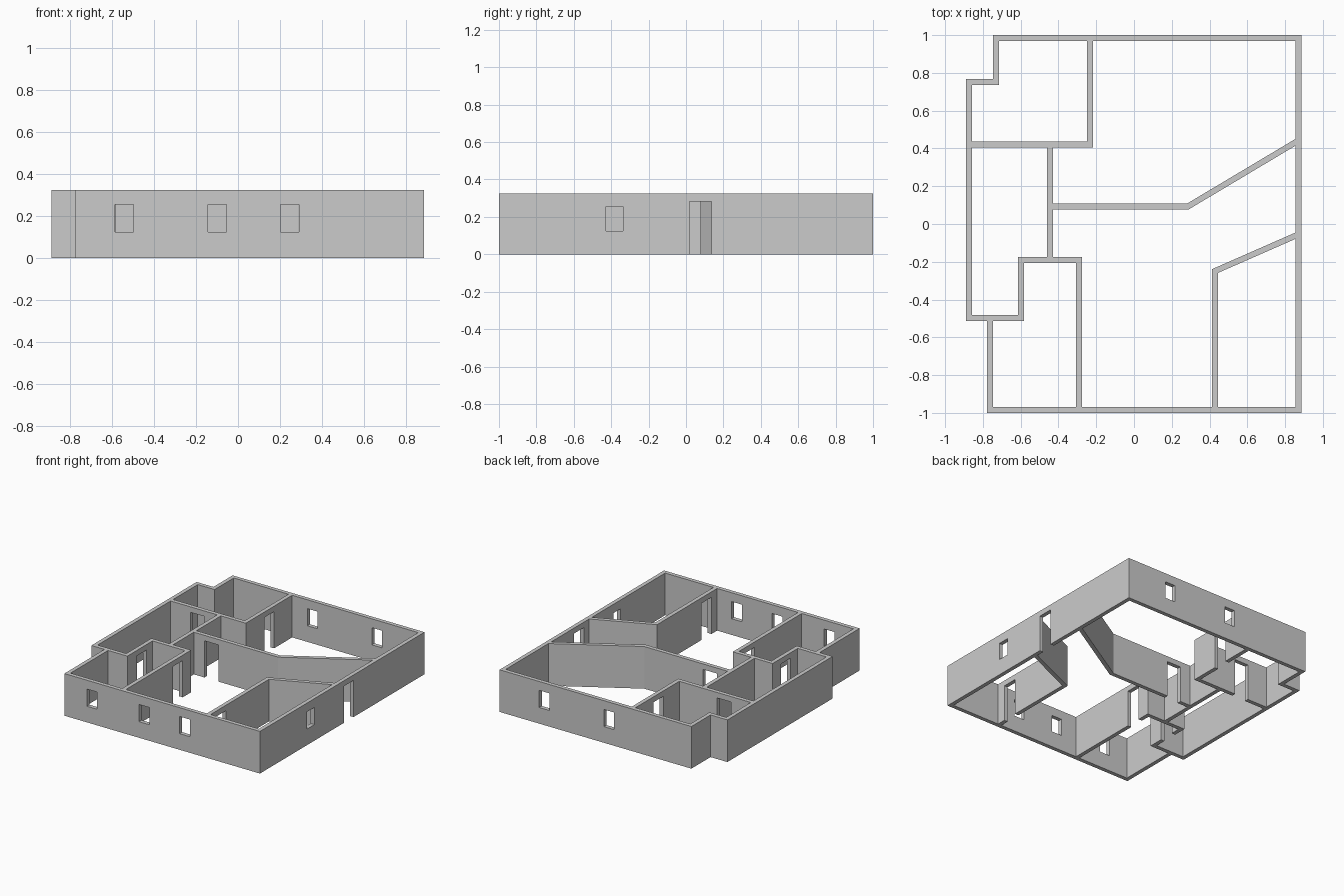
import bpy, bmesh
from mathutils import Vector

if "Cube" in bpy.data.objects:
    bpy.data.objects.remove(bpy.data.objects["Cube"])

T, H = 0.031, 0.324            # wall thickness and height
WIN = (0.124, 0.256)           # window sill and head
DOOR = (-0.05, 0.282)          # door opening, cut through the base


def wall(bm, points, closed=False):
    """Mitred wall of constant thickness along a centreline."""
    pts = [Vector(p) for p in points]
    n = len(pts)
    rings = []
    for i, p in enumerate(pts):
        a = (p - pts[i - 1]).normalized() if closed or i > 0 else None
        b = (pts[(i + 1) % n] - p).normalized() if closed or i < n - 1 else None
        a, b = a or b, b or a
        na, nb = Vector((-a.y, a.x)), Vector((-b.y, b.x))
        m = (na + nb).normalized()
        m *= T / 2 / m.dot(na)
        l, r = p + m, p - m
        rings.append([bm.verts.new((q.x, q.y, z))
                      for q, z in ((l, 0), (r, 0), (r, H), (l, H))])
    for i in range(n if closed else n - 1):
        r0, r1 = rings[i], rings[(i + 1) % n]
        for k in range(4):
            j = (k + 1) % 4
            bm.faces.new((r0[k], r0[j], r1[j], r1[k]))
    if not closed:
        bm.faces.new(rings[0][::-1])
        bm.faces.new(rings[-1])


def opening(bm, axis, at, lo, hi, zs):
    """Cutting box through a wall running along the given axis."""
    mid, size, d = (lo + hi) / 2, hi - lo, 0.08
    c, s = ((mid, at), (size, d)) if axis == 'x' else ((at, mid), (d, size))
    vs = bmesh.ops.create_cube(bm, size=1)['verts']
    for v in vs:
        v.co.x = c[0] + v.co.x * s[0]
        v.co.y = c[1] + v.co.y * s[1]
        v.co.z = sum(zs) / 2 + v.co.z * (zs[1] - zs[0])


def make_object(name, bm):
    bmesh.ops.recalc_face_normals(bm, faces=bm.faces[:])
    me = bpy.data.meshes.new(name)
    bm.to_mesh(me)
    bm.free()
    ob = bpy.data.objects.new(name, me)
    bpy.context.collection.objects.link(ob)
    return ob


R, F = 0.871, 0.984            # centrelines of right and front/back walls
bm = bmesh.new()
# outer walls
wall(bm, [(-.73, F), (R, F), (R, -F), (-.762, -F), (-.762, -.497),
          (-.873, -.497), (-.873, .751), (-.73, .751)], closed=True)
# partitions
wall(bm, [(-.762, -.497), (-.598, -.497), (-.598, -.191), (-.291, -.191), (-.291, -F)])
wall(bm, [(-.445, -.191), (-.445, .421)])
wall(bm, [(-.873, .421), (-.233, .421), (-.233, F)])
wall(bm, [(-.445, .092), (.284, .092), (R, .442)])
wall(bm, [(.429, -F), (.429, -.249), (R, -.055)])
walls = make_object("house_walls", bm)

bm = bmesh.new()
# windows in the front, back and right walls
for x in (-.542, -.098, .247):
    opening(bm, 'x', -F, x - .044, x + .044, WIN)
for x in (-.045, .505):
    opening(bm, 'x', F, x - .044, x + .044, WIN)
opening(bm, 'y', R, -.428, -.338, WIN)
# entrance and interior doors
for axis, at, mid in (('y', R, .078), ('x', .421, -.628), ('y', -.233, .69),
                      ('x', .092, -.28), ('y', -.598, -.337),
                      ('y', -.291, -.337), ('y', .429, -.84)):
    opening(bm, axis, at, mid - .059, mid + .059, DOOR)
cutter = make_object("opening_cutter", bm)
cutter.hide_render = True

# merge the walls and cut the openings
mod = walls.modifiers.new("openings", 'BOOLEAN')
mod.operation, mod.solver, mod.object = 'DIFFERENCE', 'EXACT', cutter
mod.use_self = True
bpy.context.view_layer.objects.active = walls
walls.select_set(True)
bpy.ops.object.modifier_apply(modifier=mod.name)
bpy.data.objects.remove(cutter)
